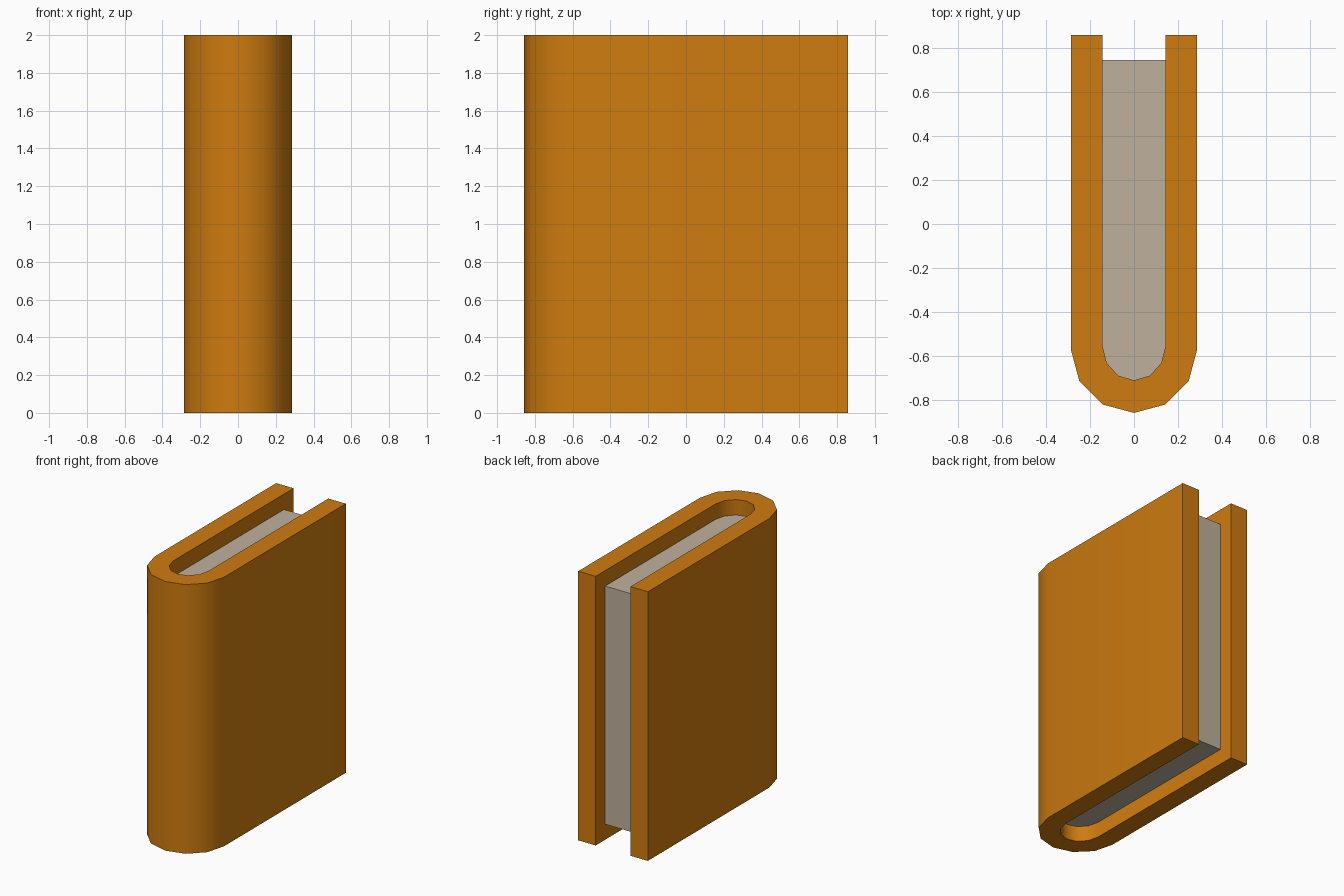
import bpy, bmesh, math

if "Cube" in bpy.data.objects:
    bpy.data.objects.remove(bpy.data.objects["Cube"])

W_OUT, W_IN = 0.286, 0.143      # half widths of cover and page block
Y_BACK, Y_PAGE = 0.857, 0.745   # open edges of cover and pages
MARGIN = 0.115                  # pages are set in from cover top and bottom


def material(name, rgb):
    m = bpy.data.materials.new(name)
    m.diffuse_color = (*rgb, 1.0)
    m.use_nodes = True
    m.node_tree.nodes["Principled BSDF"].inputs["Base Color"].default_value = m.diffuse_color
    return m


def half_round(cy, rx, ry, n=6):
    """Faceted half ellipse bulging to -y, running from +x to -x."""
    return [(rx * math.cos(math.pi * i / n), cy - ry * math.sin(math.pi * i / n))
            for i in range(n + 1)]


def extrude_profile(name, pts, z0, z1, mat):
    """Closed outline in xy extruded upwards."""
    bm = bmesh.new()
    face = bm.faces.new([bm.verts.new((x, y, z0)) for x, y in pts])
    res = bmesh.ops.extrude_face_region(bm, geom=[face], use_keep_orig=True)
    top = [v for v in res["geom"] if isinstance(v, bmesh.types.BMVert)]
    bmesh.ops.translate(bm, vec=(0, 0, z1 - z0), verts=top)
    bmesh.ops.recalc_face_normals(bm, faces=bm.faces)
    me = bpy.data.meshes.new(name)
    bm.to_mesh(me)
    bm.free()
    me.materials.append(mat)
    ob = bpy.data.objects.new(name, me)
    bpy.context.collection.objects.link(ob)
    bpy.ops.object.select_all(action='DESELECT')
    ob.select_set(True)
    bpy.context.view_layer.objects.active = ob
    bpy.ops.object.shade_smooth_by_angle(angle=math.radians(40))
    return ob


orange = material("orange_cover", (0.62, 0.20, 0.005))
paper = material("paper_grey", (0.52, 0.44, 0.335))

outer = half_round(-0.571, W_OUT, 0.286)
inner = half_round(-0.552, W_IN, 0.157)

# U-shaped cover: two boards joined by the rounded spine
cover = ([(W_OUT, Y_BACK)] + outer + [(-W_OUT, Y_BACK), (-W_IN, Y_BACK)]
         + inner[::-1] + [(W_IN, Y_BACK)])
extrude_profile("cover", cover, 0.0, 2.0, orange)

# Page block filling the inside of the cover
pages = [(W_IN, Y_PAGE)] + inner + [(-W_IN, Y_PAGE)]
extrude_profile("pages", pages, MARGIN, 2.0 - MARGIN, paper)
